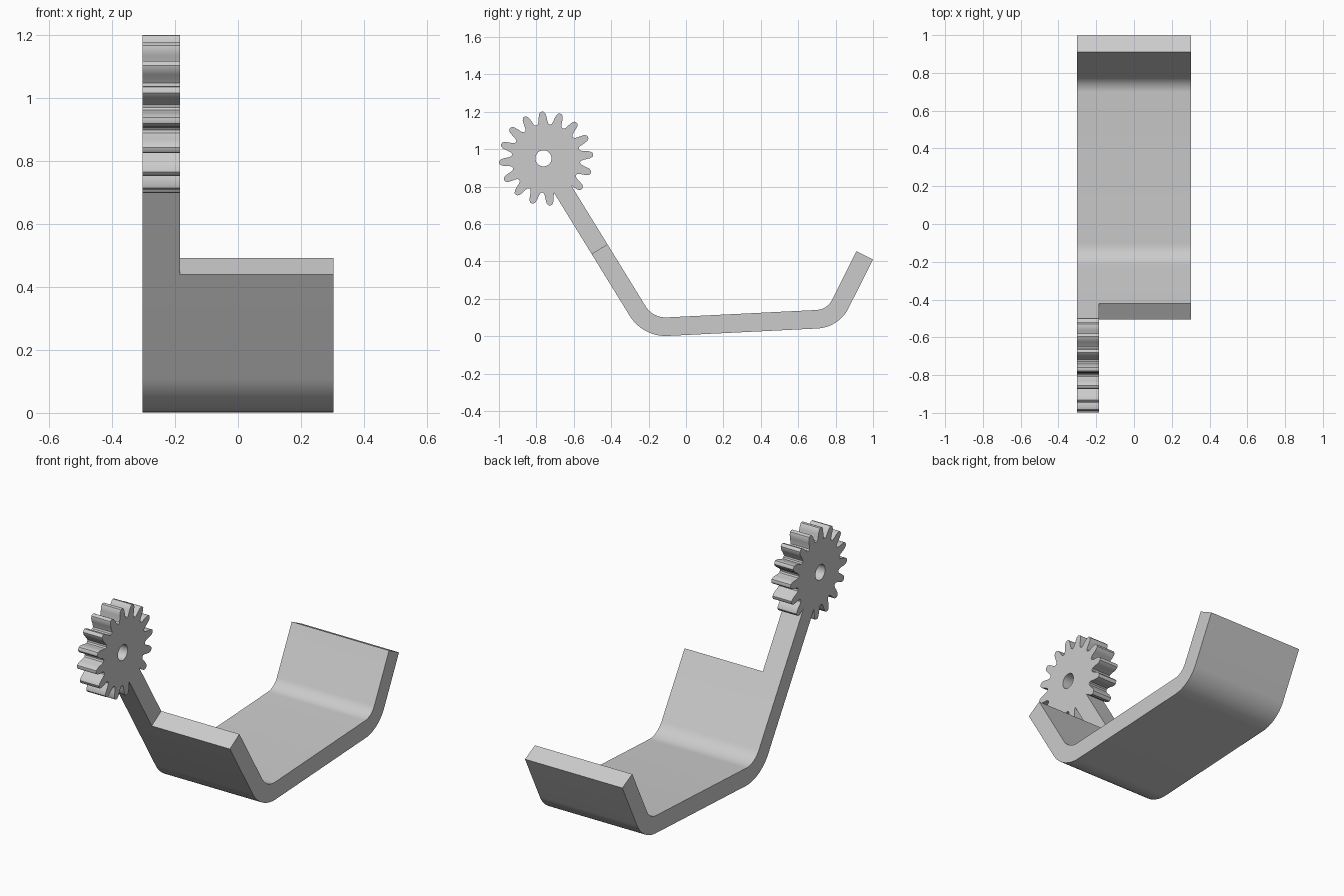
import bpy, bmesh
from math import radians, cos, sin
from mathutils import Vector

cube = bpy.data.objects.get("Cube")
if cube:
    bpy.data.objects.remove(cube)

grey = bpy.data.materials.new("plain grey")
grey.use_nodes = True
colour = (0.6, 0.6, 0.6, 1)
grey.diffuse_color = colour
grey.node_tree.nodes["Principled BSDF"].inputs["Base Color"].default_value = colour

HALF_WIDTH = 0.303
ARM_INNER = -0.184
THICKNESS = 0.099


def finish(name, bm):
    bmesh.ops.recalc_face_normals(bm, faces=bm.faces)
    mesh = bpy.data.meshes.new(name)
    bm.to_mesh(mesh)
    bm.free()
    mesh.materials.append(grey)
    obj = bpy.data.objects.new(name, mesh)
    bpy.context.collection.objects.link(obj)
    bpy.ops.object.select_all(action='DESELECT')
    obj.select_set(True)
    bpy.context.view_layer.objects.active = obj
    bpy.ops.object.shade_smooth_by_angle(angle=radians(30))


def band(name, loop_a, loop_b, x0, x1, closed):
    """Solid between two matching side-view outlines, extruded along x."""
    bm = bmesh.new()
    rows = [[bm.verts.new((x, p.x, p.y)) for p in loop]
            for x, loop in ((x0, loop_a), (x0, loop_b), (x1, loop_b), (x1, loop_a))]
    n = len(loop_a)
    for i in range(n if closed else n - 1):
        j = (i + 1) % n
        for r in range(4):
            s = (r + 1) % 4
            bm.faces.new((rows[r][i], rows[r][j], rows[s][j], rows[s][i]))
    if not closed:
        for i in (0, n - 1):
            bm.faces.new([row[i] for row in rows])
    finish(name, bm)


def offset_bend(prev, corner, nxt, tangent, steps=14):
    """Yield the centre points and normals of a rounded bend."""
    d0, d1 = (corner - prev).normalized(), (nxt - corner).normalized()
    n0, n1 = Vector((-d0.y, d0.x)), Vector((-d1.y, d1.x))
    turn = n0.angle(n1)
    radius = tangent / (sin(turn) / (1 + cos(turn)))
    centre = corner - d0 * tangent + n0 * radius
    for i in range(steps + 1):
        a = turn * i / steps
        n = n0 * cos(a) - d0 * sin(a)
        yield centre - n * radius, n


# Bent plate: centre line in (y, z) with two rounded corners
start, bend_a = Vector((-0.4625, 0.466)), Vector((-0.204, 0.046))
bend_b, end = Vector((0.786, 0.095)), Vector((0.955, 0.432))
d_first, d_last = (bend_a - start).normalized(), (end - bend_b).normalized()
n_first = Vector((-d_first.y, d_first.x))
path = [(start, n_first)]
path += offset_bend(start, bend_a, bend_b, 0.104)
path += offset_bend(bend_a, bend_b, end, 0.086)
path.append((end, Vector((-d_last.y, d_last.x))))
half = THICKNESS / 2
band("bent_plate", [p + n * half for p, n in path], [p - n * half for p, n in path],
     -HALF_WIDTH, HALF_WIDTH, False)

# Narrow arm carrying on from the front lip into the gear
arm = [start - d_first * 0.45, start]
band("gear_arm", [p + n_first * half for p in arm], [p - n_first * half for p in arm],
     -HALF_WIDTH, ARM_INNER, False)

# Gear with sixteen rounded teeth and a slightly offset bore
TEETH = 16
flank = [(8.5, 0.187), (6.8, 0.2), (5.6, 0.22), (4.2, 0.239), (2.2, 0.25)]
tooth = [(-11.25, 0.183)] + [(-a, r) for a, r in flank] + [(0, 0.252)]
tooth += [(a, r) for a, r in reversed(flank)]
gear_centre, bore_centre = Vector((-0.748, 0.95)), Vector((-0.762, 0.951))
rim, bore = [], []
for k in range(TEETH):
    for a, r in tooth:
        t = radians(4.9 + 90 + a + k * 360 / TEETH)
        ray = Vector((cos(t), sin(t)))
        rim.append(gear_centre + ray * r)
        bore.append(bore_centre + ray * 0.043)
band("gear", rim, bore, -HALF_WIDTH, ARM_INNER, True)
